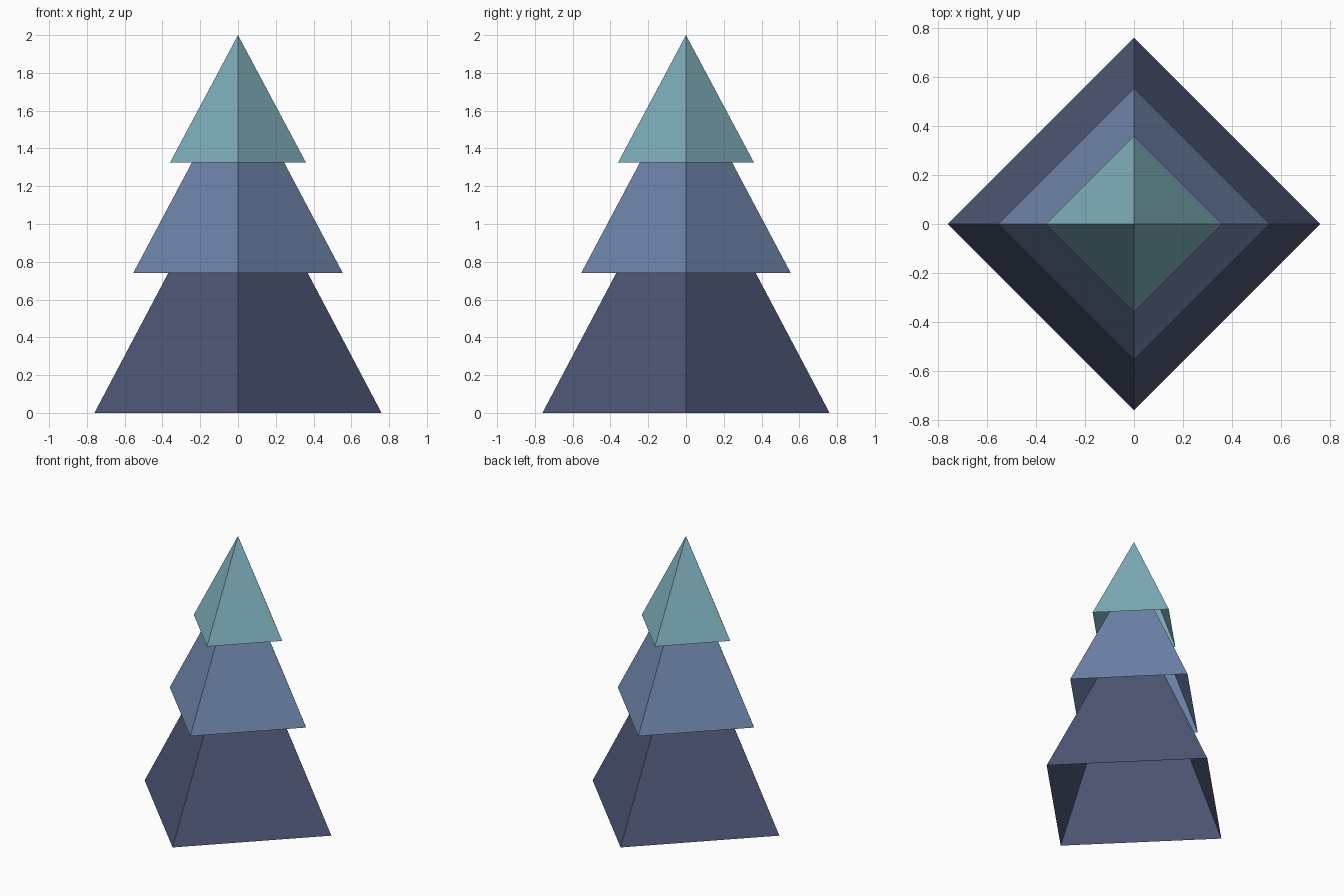
import bpy

cube = bpy.data.objects.get("Cube")
if cube:
    bpy.data.objects.remove(cube, do_unlink=True)


def srgb_to_linear(value):
    c = value / 255
    return c / 12.92 if c <= 0.04045 else ((c + 0.055) / 1.055) ** 2.4


def make_material(name, rgb):
    color = [srgb_to_linear(v) for v in rgb] + [1]
    mat = bpy.data.materials.new(name)
    mat.use_nodes = True
    mat.diffuse_color = color
    bsdf = mat.node_tree.nodes["Principled BSDF"]
    bsdf.inputs["Base Color"].default_value = color
    bsdf.inputs["Roughness"].default_value = 0.9
    return mat


def add_tier(name, base, apex, radius, mat):
    """Four-sided hollow cone, open underneath, corners on the x and y axes."""
    bpy.ops.mesh.primitive_cone_add(
        vertices=4, radius1=radius, radius2=0, depth=apex - base,
        end_fill_type='NOTHING', location=(0, 0, (base + apex) / 2))
    tier = bpy.context.object
    tier.name = tier.data.name = name
    tier.data.materials.append(mat)
    return tier


# Stacked foliage tiers, each nested inside the one above
add_tier("lower_foliage", 0, 1.44, 0.76, make_material("dark navy", (77, 86, 116)))
add_tier("middle_foliage", 0.74, 1.785, 0.555, make_material("slate blue", (111, 132, 171)))
add_tier("upper_foliage", 1.325, 2, 0.36, make_material("pale teal", (127, 174, 186)))
